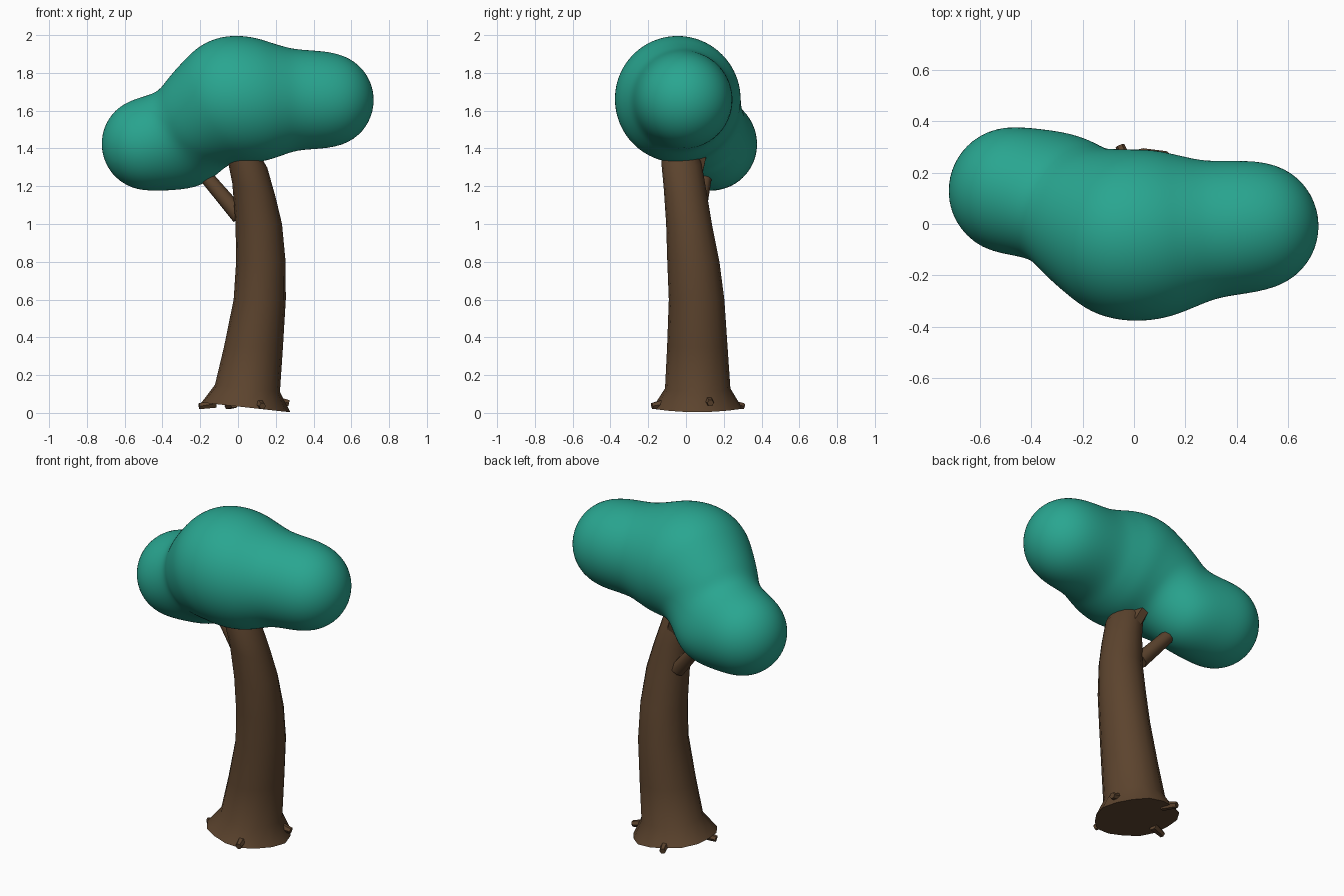
import bpy, bmesh, math
from mathutils import Vector

cube = bpy.data.objects.get("Cube")
if cube:
    bpy.data.objects.remove(cube)


def material(name, rgb):
    m = bpy.data.materials.new(name)
    m.use_nodes = True
    m.diffuse_color = (*rgb, 1)
    m.node_tree.nodes["Principled BSDF"].inputs["Base Color"].default_value = (*rgb, 1)
    return m


bark = material("brown bark", (0.107, 0.057, 0.027))
leaf = material("teal foliage", (0.022, 0.38, 0.28))


def finish(bm, name, mat, angle):
    bmesh.ops.recalc_face_normals(bm, faces=bm.faces)
    mesh = bpy.data.meshes.new(name)
    bm.to_mesh(mesh)
    bm.free()
    mesh.materials.append(mat)
    obj = bpy.data.objects.new(name, mesh)
    bpy.context.collection.objects.link(obj)
    bpy.ops.object.select_all(action='DESELECT')
    obj.select_set(True)
    bpy.context.view_layer.objects.active = obj
    bpy.ops.object.shade_smooth_by_angle(angle=math.radians(angle))
    return obj


def skin(bm, rings):
    """Join a list of vertex rings into a capped tube."""
    for low, high in zip(rings, rings[1:]):
        n = len(low)
        for i in range(n):
            j = (i + 1) % n
            bm.faces.new((low[i], low[j], high[j], high[i]))
    bm.faces.new(rings[0][::-1])
    bm.faces.new(rings[-1])


# Foliage: a sphere of rays pushed out to a smooth blend of round lobes
lobes = [((-0.02, -0.045, 1.667), 0.328),
         ((0.12, -0.04, 1.642), 0.295),
         ((-0.20, 0.03, 1.56), 0.258),
         ((-0.28, 0.135, 1.405), 0.215),
         ((-0.475, 0.13, 1.425), 0.249),
         ((0.30, -0.02, 1.665), 0.24),
         ((0.47, -0.008, 1.655), 0.252)]
lobes = [(Vector(c), r) for c, r in lobes]


def blend(p, k=0.1):
    d = None
    for c, r in lobes:
        s = (p - c).length - r
        if d is None:
            d = s
        else:
            h = max(k - abs(d - s), 0) / k
            d = min(d, s) - h * h * k / 4
    return d


heart = Vector((-0.06, -0.02, 1.62))
bm = bmesh.new()
bmesh.ops.create_icosphere(bm, subdivisions=6, radius=1)
for v in bm.verts:
    ray = v.co.normalized()
    near, far = 0.0, 1.0
    for _ in range(14):
        mid = (near + far) / 2
        if blend(heart + ray * mid) < 0:
            near = mid
        else:
            far = mid
    v.co = heart + ray * near
for _ in range(4):
    bmesh.ops.smooth_vert(bm, verts=bm.verts, factor=0.5,
                          use_axis_x=True, use_axis_y=True, use_axis_z=True)
finish(bm, "foliage", leaf, 180)

# Trunk: leaning rings (height, centre x, centre y, radius x, radius y)
profile = [(0.03, 0.035, 0.06, 0.235, 0.235),
           (0.13, 0.05, 0.062, 0.172, 0.173),
           (0.35, 0.082, 0.06, 0.156, 0.160),
           (0.60, 0.115, 0.056, 0.138, 0.147),
           (0.80, 0.121, 0.039, 0.131, 0.138),
           (1.00, 0.110, 0.016, 0.123, 0.121),
           (1.18, 0.084, -0.005, 0.114, 0.112),
           (1.33, 0.048, -0.025, 0.107, 0.106),
           (1.42, 0.015, -0.035, 0.085, 0.085)]
SIDES = 16
bm = bmesh.new()
rings = []
for level, (z, cx, cy, rx, ry) in enumerate(profile):
    slope = 0.11 if level < 2 else 0.3 if level > 5 else 0
    ring = []
    for i in range(SIDES):
        a = math.tau * i / SIDES
        wobble = 1 + 0.03 * math.cos(5 * a) if level == 0 else 1
        x = rx * wobble * math.cos(a)
        y = ry * wobble * math.sin(a)
        ring.append(bm.verts.new((cx + x, cy + y, z - slope * x)))
    rings.append(ring)
skin(bm, rings)
finish(bm, "trunk", bark, 35)


def limb(name, start, end, r0, r1, sides=8):
    """Straight tapered limb between two points."""
    start, end = Vector(start), Vector(end)
    turn = (end - start).to_track_quat('Z', 'Y')
    bm = bmesh.new()
    rings = []
    for p, r in ((start, r0), (end, r1)):
        rings.append([bm.verts.new(p + turn @ Vector((r * math.cos(math.tau * i / sides),
                                                      r * math.sin(math.tau * i / sides), 0)))
                      for i in range(sides)])
    skin(bm, rings)
    return finish(bm, name, bark, 50)


# Branches reaching into the foliage
limb("side_branch", (0.01, 0.06, 1.04), (-0.21, 0.11, 1.30), 0.045, 0.036)
limb("upper_branch", (0.065, 0.035, 1.23), (0.0, 0.07, 1.37), 0.05, 0.045, 6)

# Root stubs around the flare
stubs = {"right_root": ((-0.12, 0.02, 0.05), (-0.205, 0.0, 0.035)),
         "back_root": ((-0.02, 0.22, 0.05), (-0.055, 0.305, 0.035)),
         "left_root": ((0.20, 0.12, 0.065), (0.268, 0.13, 0.052)),
         "front_root": ((0.11, -0.11, 0.05), (0.13, -0.18, 0.036))}
for name, (start, end) in stubs.items():
    limb(name, start, end, 0.026, 0.018, 6)
